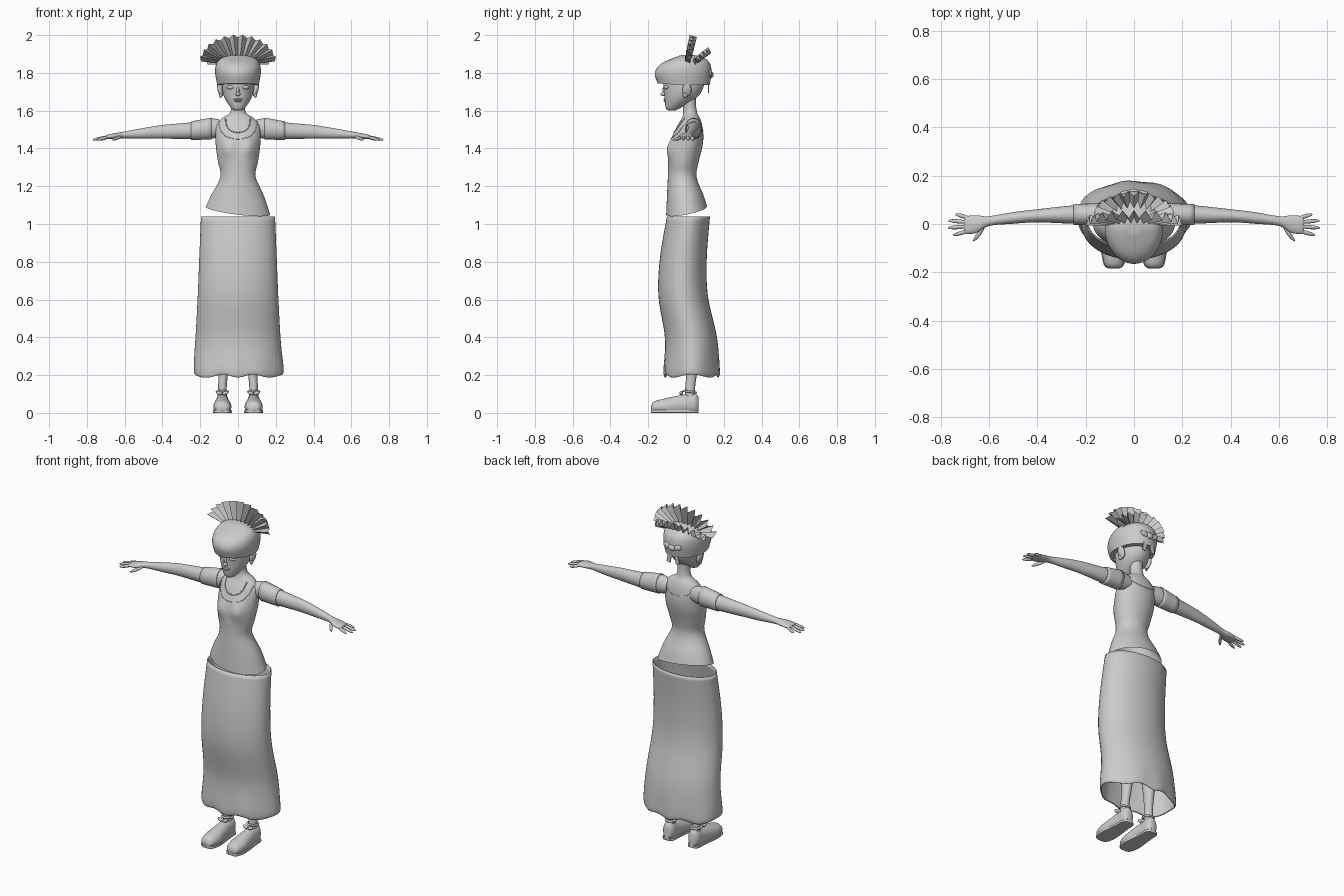
import bpy, bmesh, math
from mathutils import Vector, Matrix

cube = bpy.data.objects.get("Cube")
if cube:
    bpy.data.objects.remove(cube, do_unlink=True)

grey = bpy.data.materials.new("plain grey")
grey.use_nodes = True
grey.diffuse_color = (0.6, 0.6, 0.6, 1)
grey.node_tree.nodes["Principled BSDF"].inputs["Base Color"].default_value = (0.6, 0.6, 0.6, 1)


def finish(name, bm, smooth=True):
    bmesh.ops.recalc_face_normals(bm, faces=bm.faces)
    mesh = bpy.data.meshes.new(name)
    bm.to_mesh(mesh)
    bm.free()
    mesh.materials.append(grey)
    ob = bpy.data.objects.new(name, mesh)
    bpy.context.collection.objects.link(ob)
    if smooth:
        bpy.ops.object.select_all(action='DESELECT')
        ob.select_set(True)
        bpy.context.view_layer.objects.active = ob
        bpy.ops.object.shade_smooth_by_angle(angle=math.radians(50))
    return ob


def spline(rows, steps):
    """Smooth rows of numbers with a Catmull-Rom curve."""
    out = []
    for i in range(len(rows) - 1):
        p = [Vector(rows[max(0, min(len(rows) - 1, i + k))]) for k in (-1, 0, 1, 2)]
        for s in range(steps):
            t = s / steps
            out.append(p[1] + (p[2] - p[0]) * t / 2
                       + (p[0] * 2 - p[1] * 5 + p[2] * 4 - p[3]) * t * t / 2
                       + (p[1] * 3 - p[0] - p[2] * 3 + p[3]) * t ** 3 / 2)
    return out + [Vector(rows[-1])]


def loft(name, rings, axis='z', sides=32, steps=4, caps=(True, True), shape=None):
    """Ring = position on axis, two centre offsets, two radii."""
    bm = bmesh.new()
    loops = []
    for pos, c1, c2, r1, r2 in spline([tuple(r) for r in rings], steps):
        loop = []
        for k in range(sides):
            a = math.tau * k / sides
            u, v = c1 + r1 * math.cos(a), c2 + r2 * math.sin(a)
            co = {'x': (pos, u, v), 'y': (u, pos, v), 'z': (u, v, pos)}[axis]
            co = Vector(co)
            loop.append(bm.verts.new(shape(co) if shape else co))
        loops.append(loop)
    for a, b in zip(loops, loops[1:]):
        for k in range(sides):
            bm.faces.new((a[k], a[k - 1], b[k - 1], b[k]))
    for use, loop in zip(caps, (loops[0], loops[-1])):
        if use:
            bm.faces.new(loop)
    return finish(name, bm)


def blob(name, centre, size, tilt=0, axis='X'):
    bm = bmesh.new()
    bmesh.ops.create_uvsphere(bm, u_segments=16, v_segments=10, radius=1)
    bm.transform(Matrix.Translation(centre) @ Matrix.Rotation(tilt, 4, axis)
                 @ Matrix.Diagonal((*size, 1)))
    return finish(name, bm)


def cord(name, points, radius, closed=False):
    curve = bpy.data.curves.new(name, 'CURVE')
    curve.dimensions = '3D'
    curve.bevel_depth = radius
    curve.bevel_resolution = 2
    sp = curve.splines.new('POLY')
    sp.points.add(len(points) - 1)
    for p, co in zip(sp.points, points):
        p.co = (*co, 1)
    sp.use_cyclic_u = closed
    curve.materials.append(grey)
    ob = bpy.data.objects.new(name, curve)
    bpy.context.collection.objects.link(ob)
    return ob


# Skirt: open tube with a rippled hem
def hem_ripple(co):
    w = max(0, 1 - (co.z - 0.2) / 0.15)
    a = math.atan2(co.y - 0.03, co.x)
    co.z += 0.008 * w * math.cos(6 * a)
    k = 1 + 0.02 * w * math.cos(7 * a)
    return Vector((co.x * k, 0.03 + (co.y - 0.03) * k, co.z))


skirt = loft("skirt", [(0.195, 0, 0.03, 0.232, 0.142), (0.23, 0, 0.03, 0.238, 0.148),
                       (0.4, 0, 0.026, 0.225, 0.138), (0.62, 0, -0.015, 0.213, 0.131),
                       (0.82, 0, -0.014, 0.205, 0.124), (1.04, 0, 0.013, 0.196, 0.114)],
             sides=56, steps=6, caps=(False, False), shape=hem_ripple)
skirt.modifiers.new("cloth thickness", 'SOLIDIFY').thickness = 0.005


# Torso and neck, with slanted open hem
def torso_shape(co):
    w = max(0, min(1, (1.2 - co.z) / 0.12))
    co.z += w * (0.2 * co.y - 0.12 * co.x)
    if co.y < 0:
        for s in (-1, 1):
            d = ((co.x - s * 0.055) / 0.045) ** 2 + ((co.z - 1.4) / 0.05) ** 2
            co.y -= 0.03 * math.exp(-d)
    return co


torso = loft("torso", [(1.07, 0, 0.003, 0.17, 0.108), (1.15, 0, -0.005, 0.14, 0.096),
                       (1.25, 0, -0.02, 0.093, 0.076), (1.33, 0, -0.013, 0.106, 0.08),
                       (1.4, 0, 0.003, 0.116, 0.082), (1.46, 0, 0.01, 0.12, 0.082),
                       (1.52, 0, 0.02, 0.117, 0.066), (1.56, 0, 0.026, 0.085, 0.048),
                       (1.59, 0, 0.022, 0.042, 0.037), (1.65, 0, 0.018, 0.035, 0.034),
                       (1.72, 0, 0.02, 0.04, 0.04)],
             sides=48, caps=(False, True), shape=torso_shape)

# Neckline and necklace laid on the torso surface
bpy.context.view_layer.update()


def drape(name, half_width, top, drop, radius, front=-1):
    pts = []
    for i in range(25):
        a = math.pi * i / 24
        x, z = -half_width * math.cos(a), top - drop * math.sin(a) ** 0.7
        hit, co, n, _ = torso.ray_cast(Vector((x, front, z)), Vector((0, -front, 0)))
        if hit:
            pts.append(co)
    if len(pts) > 1:
        cord(name, pts, radius)


drape("necklace", 0.065, 1.56, 0.075, 0.003)
drape("front_neckline", 0.1, 1.54, 0.09, 0.002)
drape("back_neckline", 0.09, 1.55, 0.06, 0.002, 1)

# Head and cap
loft("head", [(1.6, 0, -0.075, 0.016, 0.018), (1.612, 0, -0.07, 0.034, 0.036),
              (1.65, 0, -0.04, 0.062, 0.073), (1.69, 0, -0.02, 0.079, 0.096),
              (1.74, 0, -0.012, 0.086, 0.108), (1.8, 0, -0.01, 0.085, 0.108)], sides=40)


def cap_slope(co):
    w = max(0, (co.z - 1.74) / 0.15)
    co.z += w * (0.25 * min(0, co.y + 0.02)) + 0.06 * max(0, -co.y) * (1 - min(1, w))
    return co


loft("cap", [(1.735, 0, -0.013, 0.11, 0.138), (1.8, 0, -0.015, 0.121, 0.15),
             (1.85, 0, -0.013, 0.114, 0.14), (1.88, 0, -0.01, 0.085, 0.105),
             (1.895, 0, 0, 0.03, 0.04)], sides=48, shape=cap_slope)

# Face
blob("nose", (0, -0.117, 1.688), (0.013, 0.018, 0.011))
blob("nose_bridge", (0, -0.113, 1.71), (0.008, 0.012, 0.026), -0.15)
blob("upper_lip", (0, -0.108, 1.659), (0.024, 0.012, 0.006))
blob("lower_lip", (0, -0.106, 1.65), (0.019, 0.012, 0.006))
for side, s in (("left", 1), ("right", -1)):
    blob(side + "_eye", (s * 0.04, -0.104, 1.724), (0.021, 0.01, 0.011), s * 0.35, 'Z')
    blob(side + "_ear", (s * 0.094, 0.005, 1.71), (0.014, 0.024, 0.038), s * 0.25, 'Y')
    blob(side + "_earlobe", (s * 0.092, -0.004, 1.682), (0.009, 0.012, 0.014))


# Pleated fans on the cap
def fan(name, origin, tilt, outer, inner, pleats, depth):
    up = Vector((0, math.cos(tilt), math.sin(tilt)))
    normal = Vector((0, -math.sin(tilt), math.cos(tilt)))
    bm = bmesh.new()
    last = None
    for i in range(2 * pleats + 1):
        a = math.radians(6 + 168 * i / (2 * pleats))
        shift = normal * depth * (1 if i % 2 else -1)
        grow = 1 if i % 2 else 0.96
        pair = [bm.verts.new(Vector(origin) + Vector((r[0] * math.cos(a) * grow, 0, 0))
                             + up * r[1] * math.sin(a) * grow + shift * f)
                for r, f in ((inner, 0.6), (outer, 1))]
        if last:
            bm.faces.new((last[0], last[1], pair[1], pair[0]))
        last = pair
    return finish(name, bm, smooth=False)


fan("tall_fan", (0, 0.005, 1.85), math.radians(77), (0.205, 0.153), (0.09, 0.03), 12, 0.02)
fan("rear_fan", (0, 0.035, 1.85), math.radians(38), (0.17, 0.118), (0.09, 0.035), 11, 0.018)

# Knot and ribbon tails behind the cap
blob("ribbon_knot", (0, 0.132, 1.79), (0.022, 0.014, 0.018))
for side, s in (("left", 1), ("right", -1)):
    blob(side + "_ribbon_loop", (s * 0.032, 0.128, 1.795), (0.028, 0.01, 0.016), s * -0.3, 'Y')
    bm = bmesh.new()
    bmesh.ops.create_cube(bm, size=1)
    bm.transform(Matrix.Translation((s * 0.022, 0.12, 1.74)) @ Matrix.Rotation(s * -0.2, 4, 'Y')
                 @ Matrix.Diagonal((0.024, 0.006, 0.09, 1)))
    finish(side + "_ribbon_tail", bm, smooth=False)

ARM = [(0.08, 0.04, 1.505, 0.036, 0.042), (0.14, 0.04, 1.505, 0.041, 0.053),
       (0.25, 0.039, 1.494, 0.038, 0.044), (0.4, 0.034, 1.488, 0.027, 0.036),
       (0.5, 0.025, 1.48, 0.024, 0.028), (0.6, 0.012, 1.472, 0.02, 0.018),
       (0.65, 0.0, 1.466, 0.036, 0.015), (0.69, -0.004, 1.461, 0.037, 0.012),
       (0.703, -0.004, 1.459, 0.03, 0.008)]
FINGERS = [((0.68, 0.024), (0.735, 0.04)), ((0.69, 0.008), (0.764, 0.014)),
           ((0.69, -0.01), (0.766, -0.016)), ((0.68, -0.027), (0.745, -0.046)),
           ((0.62, -0.012), (0.662, -0.068))]
SHOE = [(-0.185, 0, 0.022, 0.018, 0.014), (-0.17, 0, 0.03, 0.038, 0.03),
        (-0.12, 0, 0.032, 0.048, 0.042), (-0.06, 0, 0.038, 0.043, 0.05),
        (0, 0, 0.045, 0.036, 0.053), (0.045, 0, 0.05, 0.034, 0.055),
        (0.065, 0, 0.045, 0.02, 0.042)]

for side, s in (("left", 1), ("right", -1)):
    # Arm, sleeve and hand
    loft(side + "_arm", [(s * r[0], *r[1:]) for r in ARM], 'x', 24)
    sleeve = loft(side + "_sleeve", [(s * r[0], r[1], r[2], r[3] + 0.005, r[4] + 0.005)
                                     for r in ARM[1:3]], 'x', 24, caps=(False, False))
    sleeve.modifiers.new("cloth thickness", 'SOLIDIFY').thickness = 0.004
    for i, (a, b) in enumerate(FINGERS):
        a, b = Vector((s * a[0], a[1], 1.462)), Vector((s * b[0], b[1], 1.446))
        turn = (b - a).to_track_quat('Z', 'Y').to_matrix().to_4x4()
        bm = bmesh.new()
        bmesh.ops.create_uvsphere(bm, u_segments=12, v_segments=10, radius=1)
        for v in bm.verts:
            v.co = Vector((v.co.x * 0.0085, v.co.y * 0.0085, v.co.z * (b - a).length * 0.56))
        bm.transform(Matrix.Translation((a + b) / 2) @ turn)
        finish(f"{side}_{'thumb' if i == 4 else 'finger'}_{i + 1}", bm)

    # Leg, shoe, sole, ankle strap and bow
    x = s * 0.083
    loft(side + "_leg", [(0.06, x, 0.025, 0.026, 0.03), (0.13, x, 0.022, 0.023, 0.026),
                         (0.22, s * 0.078, 0.03, 0.026, 0.03), (0.36, s * 0.078, 0.03, 0.04, 0.046),
                         (0.5, s * 0.078, 0.01, 0.044, 0.048)], sides=20)
    loft(side + "_shoe", [(r[0], x, *r[2:]) for r in SHOE], 'y', 28,
         shape=lambda co: Vector((co.x, co.y, max(0.004, co.z))))
    loft(side + "_sole", [(r[0], x, 0.008, r[3] + 0.003, 0.03) for r in SHOE], 'y', 28,
         shape=lambda co: Vector((co.x, co.y, max(0, min(0.014, co.z)))))
    cord(side + "_ankle_strap", [(x + 0.029 * math.cos(math.tau * k / 20),
                                  0.02 + 0.032 * math.sin(math.tau * k / 20),
                                  0.112 - 0.004 * math.sin(math.tau * k / 20))
                                 for k in range(20)], 0.006, True)
    for t in (-1, 1):
        blob(f"{side}_bow_{'inner' if t * s < 0 else 'outer'}", (x + t * 0.016, -0.025, 0.105),
             (0.017, 0.01, 0.01), -t * 0.4, 'Y')
